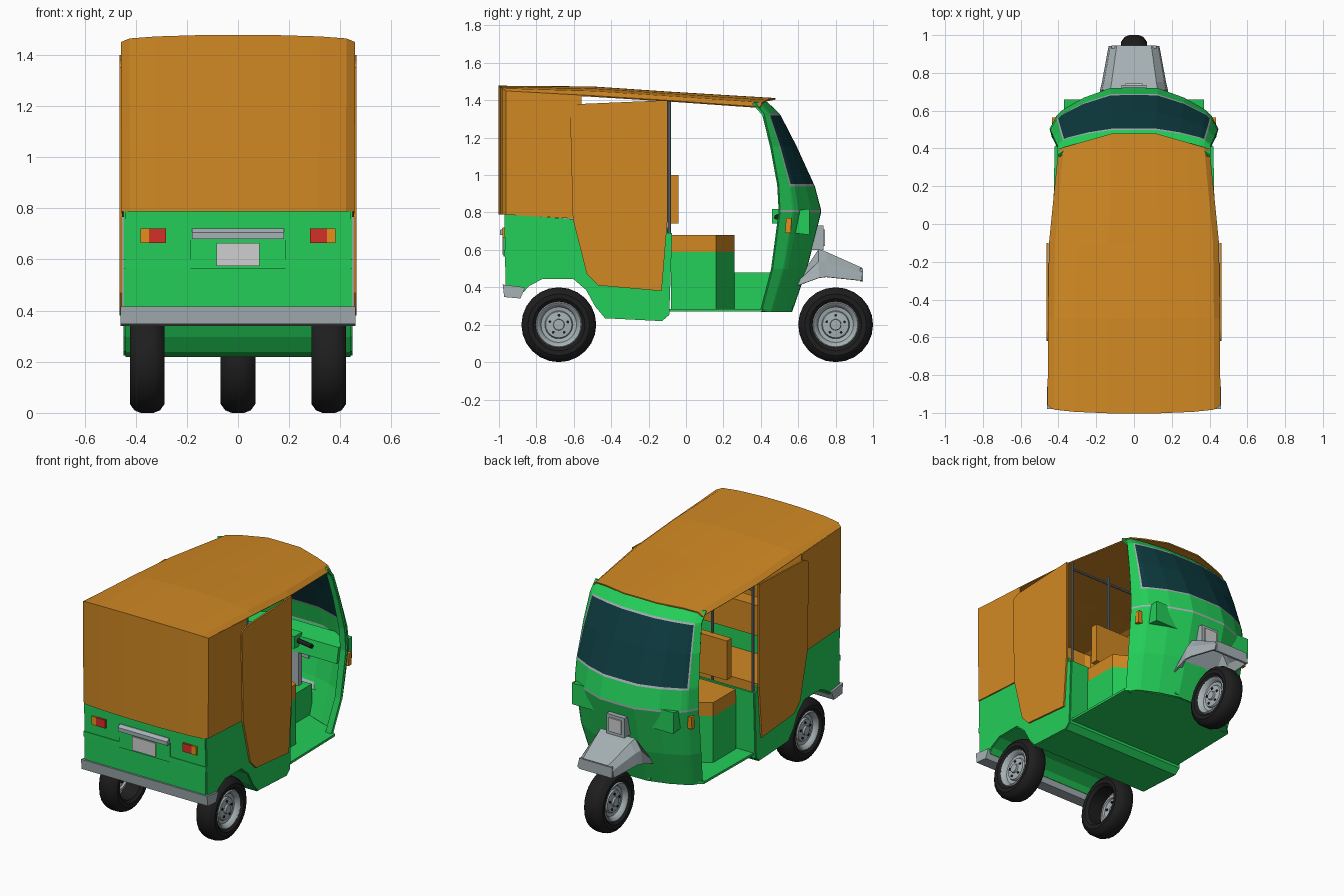
import bpy, bmesh, math
from mathutils import Vector

if "Cube" in bpy.data.objects:
    bpy.data.objects.remove(bpy.data.objects["Cube"])

COLOURS = {"orange": (.64, .25, .017), "green": (.017, .62, .10), "grey": (.38, .44, .46),
           "glass": (.004, .045, .052), "black": (.013, .013, .013), "red": (.65, .03, .02),
           "amber": (.80, .27, .01), "plate_white": (.62, .62, .62), "steel": (.20, .24, .27)}
MATS = {}
for n, c in COLOURS.items():
    MATS[n] = bpy.data.materials.new(n)
    MATS[n].diffuse_color = (*c, 1)


def make(name, verts, faces, mats, idx=None, thick=0, offset=-1, smooth=None):
    """Mesh object with optional wall thickness and smooth shading."""
    me = bpy.data.meshes.new(name)
    me.from_pydata(verts, [], faces)
    for m in mats.split():
        me.materials.append(MATS[m])
    if idx:
        for p, i in zip(me.polygons, idx):
            p.material_index = i
    bm = bmesh.new()
    bm.from_mesh(me)
    bmesh.ops.remove_doubles(bm, verts=bm.verts, dist=1e-5)
    bmesh.ops.recalc_face_normals(bm, faces=bm.faces)
    bm.to_mesh(me)
    bm.free()
    ob = bpy.data.objects.new(name, me)
    bpy.context.collection.objects.link(ob)
    if thick:
        s = ob.modifiers.new("thickness", "SOLIDIFY")
        s.thickness, s.offset = thick, offset
    if smooth:
        bpy.ops.object.select_all(action="DESELECT")
        ob.select_set(True)
        bpy.context.view_layer.objects.active = ob
        bpy.ops.object.shade_smooth_by_angle(angle=math.radians(smooth))
    return ob


def loft(name, rows, mats, rule=None, **kw):
    """Skin a grid of point rows; rule(row, column) gives the material index."""
    w = len(rows[0])
    verts = [p for r in rows for p in r]
    cells = [(i, j) for i in range(len(rows) - 1) for j in range(w - 1)]
    faces = [(i * w + j, i * w + j + 1, (i + 1) * w + j + 1, (i + 1) * w + j) for i, j in cells]
    return make(name, verts, faces, mats, [rule(i, j) for i, j in cells] if rule else None, **kw)


def prism(name, pts, lo, hi, mat, axis="x"):
    """Extrude a closed outline: (y,z) along x, or (x,y) along z."""
    f = (lambda p, t: (t, p[0], p[1])) if axis == "x" else (lambda p, t: (p[0], p[1], t))
    n = len(pts)
    verts = [f(p, lo) for p in pts] + [f(p, hi) for p in pts]
    faces = [tuple(range(n)), tuple(range(n, 2 * n))]
    faces += [(i, (i + 1) % n, n + (i + 1) % n, n + i) for i in range(n)]
    return make(name, verts, faces, mat)


def box(name, x0, x1, y0, y1, z0, z1, mat):
    return prism(name, [(x0, y0), (x1, y0), (x1, y1), (x0, y1)], z0, z1, mat, "z")


def rod(name, a, b, r, mat, seg=10):
    a, b = Vector(a), Vector(b)
    d = (b - a).normalized()
    u = d.orthogonal().normalized()
    v = d.cross(u)
    ring = [(u * math.cos(t) + v * math.sin(t)) * r for t in (2 * math.pi * k / seg for k in range(seg))]
    verts = [a + p for p in ring] + [b + p for p in ring]
    faces = [tuple(range(seg)), tuple(range(seg, 2 * seg))]
    faces += [(k, (k + 1) % seg, seg + (k + 1) % seg, seg + k) for k in range(seg)]
    return make(name, verts, faces, mat, smooth=40)


def lathe(name, cx, cy, cz, prof, mat, seg=24, flip=1):
    """Spin (x, radius) points round an axle along x."""
    rows = [[(cx + flip * x, cy + r * math.cos(2 * math.pi * k / seg), cz + r * math.sin(2 * math.pi * k / seg))
             for k in range(seg + 1)] for x, r in prof]
    return loft(name, rows, mat, smooth=35)


def mirrored(half):
    """Right-hand points running from the centre outward, completed on the left."""
    return [(-x, y, z) for x, y, z in reversed(half[1:])] + half


# wheels
TYRE = [(-.05, .125), (-.066, .14), (-.068, .165), (-.05, .19), (-.025, .2), (.025, .2),
        (.05, .19), (.068, .165), (.066, .14), (.05, .122)]
RIM = [(.05, .125), (.058, .118), (.05, .105), (.028, .095), (.024, .075), (.036, .07), (.04, .03), (.052, .028), (.052, .0)]


def wheel(name, x, y, sides):
    lathe(name + "_tyre", x, y, .2, TYRE + [(-.05, .125)], "black")
    for s in sides:
        lathe(name + "_rim", x, y, .2, RIM, "grey", flip=s)
        for k in range(5):
            t = math.tau * k / 5 + .3
            p = (y + .05 * math.cos(t), .2 + .05 * math.sin(t))
            rod(name + "_bolt", (x + s * .03, *p), (x + s * .044, *p), .008, "black", 6)


wheel("front_wheel", 0, .8, (1, -1))
wheel("rear_right_wheel", .355, -.68, (1,))
wheel("rear_left_wheel", -.355, -.68, (-1,))

# rear tub: wrapped floor sheet and two side panels
TUB = [(-.965, .79), (-.96, .38), (-.87, .38), (-.845, .41), (-.77, .45), (-.6, .45), (-.53, .39),
       (-.48, .3), (-.43, .24), (-.13, .225), (-.095, .255), (-.08, .69)]
loft("tub_sheet", [[(x, y, z) for y, z in TUB] for x in (-.44, .44)], "green", thick=.012, offset=0)
for s in (-1, 1):
    prism("tub_side", TUB + [(-.1, .69), (-.1, .72), (-.6, .765)], s * .43, s * .447, "green")
box("tail_ridge", -.447, .447, -.972, -.95, .565, .6, "green")

# driver floor, wheel hump, driver seat
prism("floor", [(-.43, -.1), (.43, -.1), (.42, .41), (.36, .46), (.12, .55), (-.12, .55), (-.36, .46), (-.42, .41)],
      .27, .285, "green", "z")
box("wheel_hump", -.14, .14, .24, .57, .28, .48, "green")
SEAT = [(-.31, -.08), (.31, -.08), (.31, .16), (.14, .26), (-.14, .26), (-.31, .16)]
prism("driver_seat_base", SEAT, .28, .59, "green", "z")
prism("driver_seat_cushion", SEAT, .59, .68, "orange", "z")
box("driver_backrest", -.27, .27, -.09, -.04, .74, 1.0, "orange")

# passenger bench
box("bench_base", -.42, .42, -.8, -.38, .46, .52, "green")
box("bench_cushion", -.42, .42, -.8, -.35, .52, .6, "orange")
box("bench_back_panel", -.42, .42, -.74, -.7, .6, .74, "green")
box("bench_backrest", -.42, .42, -.76, -.66, .74, .94, "orange")

# front shell: lofted panels with windscreen and trim strips
COLS = [(0, 0), (.28, .01), (.6, .25), (.86, .56), (.91, .66), (.925, .70), (1, 1)]
SHELL = [(.27, .56, .40, .40), (.5, .64, .46, .43), (.802, .715, .5, .44), (.813, .715, .5, .44),
         (.938, .682, .493, .437), (.95, .676, .492, .436), (1.15, .585, .455, .42),
         (1.315, .50, .415, .403), (1.325, .493, .412, .402), (1.385, .43, .36, .40)]


def shell_rule(i, j):
    c = j - 6 if j >= 6 else 5 - j           # column counted from the centre
    if i == 2 or (i in (4, 7) and c <= 4) or (4 < i < 7 and c == 4):
        return 1
    return 2 if 4 < i < 7 and c < 4 else 0


shell_rows = [mirrored([(xs * fx, yc - (yc - ys) * fy, z) for fx, fy in COLS]) for z, yc, ys, xs in SHELL]
loft("front_shell", shell_rows, "green grey glass", shell_rule, thick=.015, offset=0)
for s in (-1, 1):
    # door pillar returns
    loft("pillar_return", [[r[-1], (r[-1][0] - .045, r[-1][1] + .005, r[-1][2])] if s > 0 else
                           [r[0], (r[0][0] + .045, r[0][1] + .005, r[0][2])] for r in shell_rows],
         "green", thick=.01, offset=0)
    prism("side_indicator", [(.53, .69), (.56, .69), (.565, .77), (.535, .77)], s * .395, s * .435, "amber")

# dashboard and handlebar
prism("dashboard", [(.50, .70), (.66, .68), (.66, .82), (.52, .80)], -.37, .37, "green")
box("steering_head", -.09, .09, .46, .54, .74, .82, "green")
box("steering_column_cover", -.09, .09, .50, .54, .45, .70, "grey")
for s in (-1, 1):
    rod("handle_grip", (s * .08, .5, .78), (s * .2, .485, .775), .014, "black")

# front fender and headlight
FEN = [(.60, .165, .43, .41), (.71, .165, .60, .45), (.75, .155, .585, .455), (.94, .12, .50, .435)]
loft("front_fender", [[(-w - .01, y, b), (-w, y, (t + b) / 2 + .01), (-w * .75, y, t), (w * .75, y, t),
                       (w, y, (t + b) / 2 + .01), (w + .01, y, b)] for y, w, t, b in FEN],
     "grey", thick=.01, offset=0)
box("fender_lip", -.12, .12, .93, .945, .43, .50, "grey")
box("headlight_housing", -.065, .065, .64, .735, .60, .73, "grey")
box("headlight_lens", -.045, .045, .735, .743, .62, .71, "plate_white")

# roof canopy sheet
RCOL = [(0, 0), (.3, .02), (.7, .22), (.93, .5), (1, 1)]
ROOF = [(-1, .04, .455, 1.478, 1.45), (-.5, 0, .455, 1.474, 1.425), (-.1, 0, .45, 1.447, 1.40),
        (.478, .08, .40, 1.412, 1.365)]
roof_rows = []
for k, (y, bow, w, zc, ze) in enumerate(ROOF):
    sgn = 1 if k == 0 else -1
    roof_rows.append(mirrored([(w * fx, y + sgn * bow * (fy if k == 0 else max(0, fx - .3) / .7),
                                zc - (zc - ze) * fy) for fx, fy in RCOL]))
loft("roof_canopy", roof_rows, "orange", thick=.008)

# canopy back and sides
wrap = [p for p in roof_rows[0]]
wrap = [(-.452, -.56, 1.425)] + wrap + [(.452, -.56, 1.425)]
low = [(x * .995, y, .765 if y > -.9 else .788) for x, y, z in wrap]
loft("canopy_walls", [low, wrap], "orange", thick=.006, offset=0)

# side flaps
FLAP = [(-.62, 1.35), (-.605, 1.365), (-.57, 1.38), (-.1, 1.40), (-.1, .75), (-.13, .38), (-.47, .41), (-.53, .47), (-.605, .765)]
for s in (-1, 1):
    prism("side_flap", FLAP, s * .452, s * .463, "orange")

# frame posts and cross bar behind the driver
for x in (-.425, -.13, .13, .425):
    rod("frame_post", (x, -.09, .66), (x, -.09, 1.41), .009, "steel", 8)
rod("frame_crossbar", (-.425, -.09, 1.36), (.425, -.09, 1.36), .008, "steel", 8)

# rear bumper, lamps, plate and handle
prism("rear_bumper", [(-.98, .415), (-.86, .40), (-.885, .34), (-.972, .348)], -.46, .46, "grey")
for s in (-1, 1):
    for part, a, b, m in (("tail_lamp", .282, .348, "red"), ("rear_indicator", .348, .382, "amber")):
        box(part, min(s * a, s * b), max(s * a, s * b), -.982, -.955, .665, .72, m)
box("plate_panel", -.185, .185, -.975, -.955, .565, .69, "green")
box("number_plate", -.085, .085, -.982, -.974, .575, .665, "plate_white")
prism("rear_handle", [(-.96, .68), (-.995, .68), (-.995, .705), (-.975, .72), (-.96, .72)], -.18, .18, "grey")

for m in bpy.data.materials:
    if m.users and not m.is_grease_pencil:
        m.use_nodes = True
        m.node_tree.nodes["Principled BSDF"].inputs["Base Color"].default_value = m.diffuse_color
